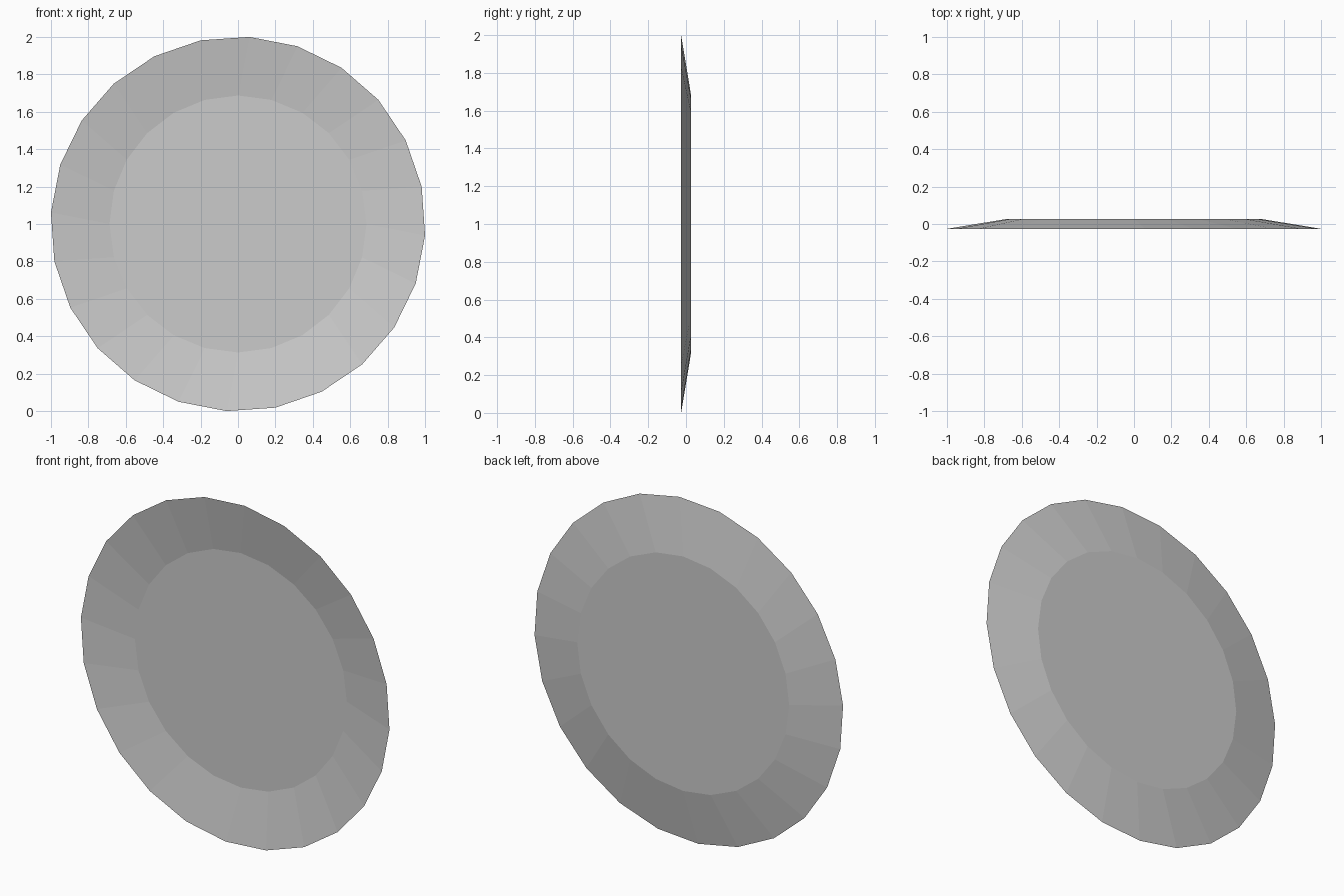
import bpy, bmesh
from math import cos, sin, radians

if "Cube" in bpy.data.objects:
    bpy.data.objects.remove(bpy.data.objects["Cube"])

SIDES = 24
CENTRE_Z = 1.0


def ring(bm, radius, y, turn):
    """Ring of vertices in the upright plane at depth y."""
    angles = [radians(turn + i * 360 / SIDES) for i in range(SIDES)]
    return [bm.verts.new((radius * cos(a), y, CENTRE_Z + radius * sin(a))) for a in angles]


bm = bmesh.new()

# Flared rim, slightly twisted against the flat base
outer = ring(bm, 1.002, -0.026, -3.5)
inner = ring(bm, 0.687, 0.026, 0)
for i in range(SIDES):
    j = (i + 1) % SIDES
    bm.faces.new((outer[i], outer[j], inner[j], inner[i]))

# Flat base of the dish
bm.faces.new(inner)
bm.normal_update()

mesh = bpy.data.meshes.new("dish")
bm.to_mesh(mesh)
bm.free()
dish = bpy.data.objects.new("dish", mesh)
bpy.context.collection.objects.link(dish)
